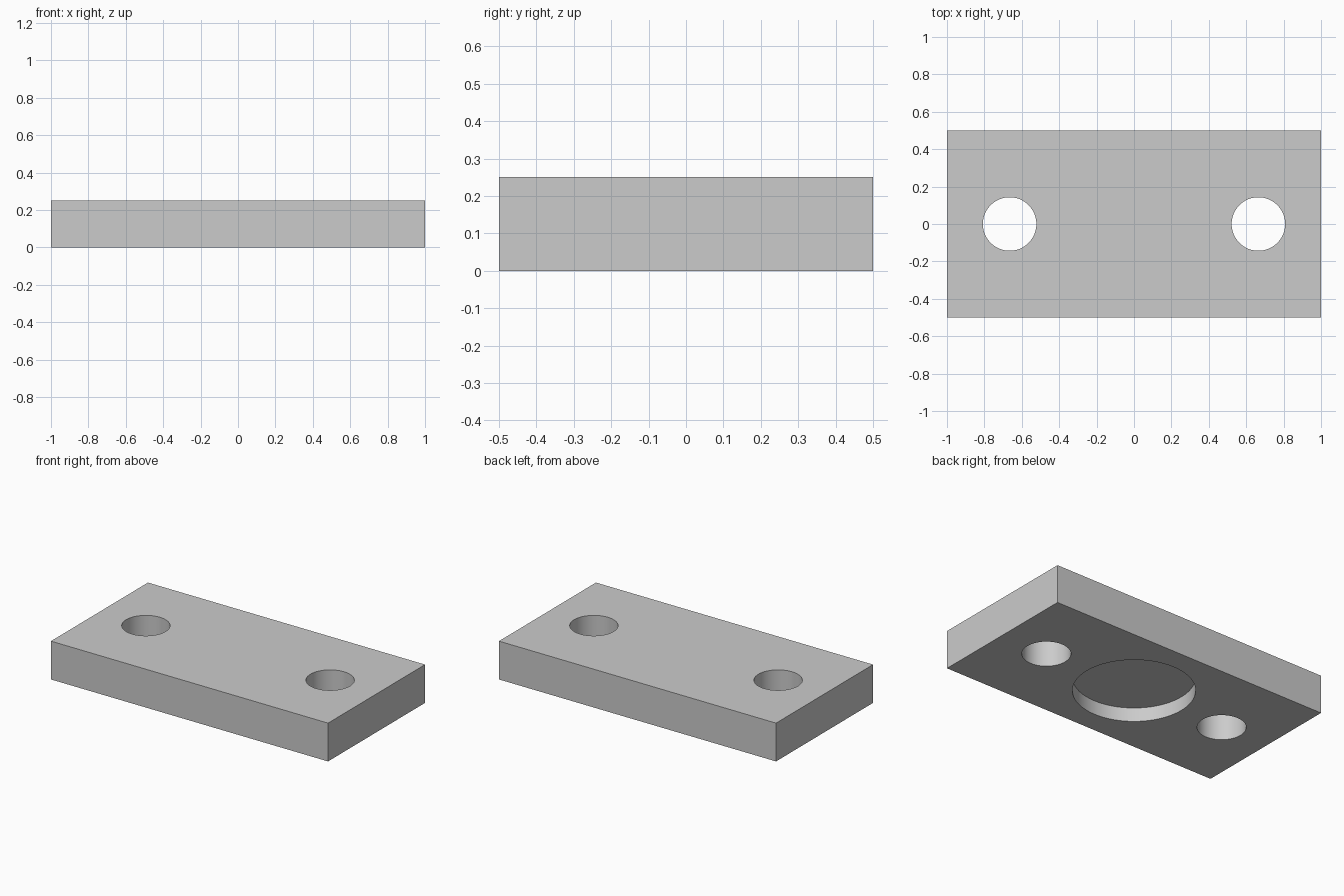
import bpy
import math

default_cube = bpy.data.objects.get("Cube")
if default_cube:
    bpy.data.objects.remove(default_cube, do_unlink=True)

LENGTH, WIDTH, HEIGHT = 2.0, 1.0, 0.25
HOLE_X, HOLE_RADIUS = 0.665, 0.143
POCKET_RADIUS, POCKET_DEPTH = 0.358, 0.09
MARGIN = 0.1

grey = bpy.data.materials.new("plain grey")
grey.use_nodes = True
grey.diffuse_color = (0.6, 0.6, 0.6, 1)
grey.node_tree.nodes["Principled BSDF"].inputs["Base Color"].default_value = grey.diffuse_color

# Rectangular plate
bpy.ops.mesh.primitive_cube_add(size=1, location=(0, 0, HEIGHT / 2))
plate = bpy.context.object
plate.name = "mounting_plate"
plate.scale = (LENGTH, WIDTH, HEIGHT)
bpy.ops.object.transform_apply(location=True, rotation=False, scale=True)
plate.data.materials.append(grey)


def bore(name, x, radius, top):
    """Cut a round hole from below the plate up to the given height."""
    depth = top + MARGIN
    bpy.ops.mesh.primitive_cylinder_add(
        vertices=96, radius=radius, depth=depth, location=(x, 0, top - depth / 2))
    cutter = bpy.context.object
    cutter.name = name
    cutter.hide_render = True
    cutter.data.materials.append(grey)
    cut = plate.modifiers.new(name, "BOOLEAN")
    cut.operation = "DIFFERENCE"
    cut.solver = "EXACT"
    cut.object = cutter
    bpy.ops.object.select_all(action="DESELECT")
    plate.select_set(True)
    bpy.context.view_layer.objects.active = plate
    bpy.ops.object.modifier_apply(modifier=cut.name)
    bpy.data.objects.remove(cutter, do_unlink=True)


# Two through holes and a shallow round pocket underneath
for side, label in ((-1, "right"), (1, "left")):
    bore(label + "_hole", side * HOLE_X, HOLE_RADIUS, HEIGHT + MARGIN)
bore("bottom_pocket", 0, POCKET_RADIUS, POCKET_DEPTH)

bpy.ops.object.shade_smooth_by_angle(angle=math.radians(30))
